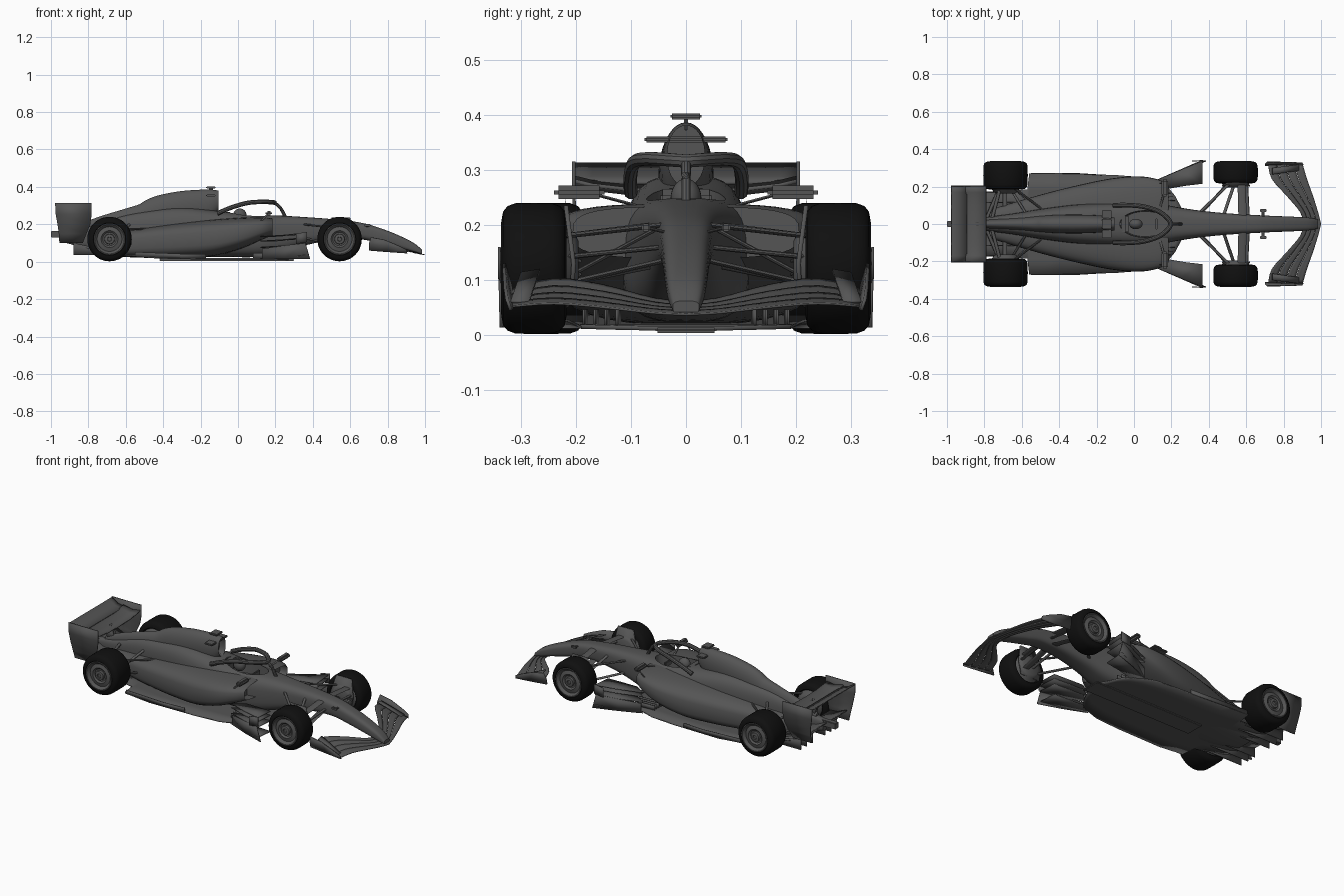
import bpy, bmesh, math
from mathutils import Vector

if "Cube" in bpy.data.objects:
    bpy.data.objects.remove(bpy.data.objects["Cube"])


def material(name, v):
    m = bpy.data.materials.new(name)
    m.diffuse_color = (v, v, v, 1)
    m.use_nodes = True
    m.node_tree.nodes["Principled BSDF"].inputs["Base Color"].default_value = m.diffuse_color
    return m


GREY = material("body_grey", 0.09)
BLACK = material("tyre_black", 0.005)


def finish(name, bm, mat, mirror=False, thick=0):
    bmesh.ops.recalc_face_normals(bm, faces=bm.faces[:])
    me = bpy.data.meshes.new(name)
    bm.to_mesh(me)
    bm.free()
    me.materials.append(mat)
    ob = bpy.data.objects.new(name, me)
    bpy.context.collection.objects.link(ob)
    if mirror:
        mod = ob.modifiers.new("mirror", 'MIRROR')
        mod.use_axis = (False, True, False)
    if thick:
        mod = ob.modifiers.new("thickness", 'SOLIDIFY')
        mod.thickness, mod.offset = thick, 0
    return ob


def smooth_rows(rows, n=4):
    """Catmull-Rom interpolation through rows of numbers."""
    out = []
    for i in range(len(rows) - 1):
        a, b, c, d = (rows[max(i - 1, 0)], rows[i], rows[i + 1], rows[min(i + 2, len(rows) - 1)])
        for k in range(n):
            t = k / n
            out.append([0.5 * (2 * q + (r - p) * t + (2 * p - 5 * q + 4 * r - s) * t * t
                               + (3 * q - p - 3 * r + s) * t ** 3) for p, q, r, s in zip(a, b, c, d)])
    return out + [list(rows[-1])]


def skin(name, rings, mat=GREY, mirror=False, inlet=0):
    """Closed rings joined into a capped solid, with an optional hollow front."""
    bm = bmesh.new()
    vs = [[bm.verts.new(p) for p in r] for r in rings]
    n = len(vs[0])
    for a, b in zip(vs, vs[1:]):
        for i in range(n):
            bm.faces.new((a[i], a[(i + 1) % n], b[(i + 1) % n], b[i]))
    front = bm.faces.new(vs[0])
    bm.faces.new(vs[-1][::-1])
    if inlet:
        bmesh.ops.inset_region(bm, faces=[front], thickness=0.006)
        for v in front.verts:
            v.co.x -= inlet
    return finish(name, bm, mat, mirror)


def loft(name, stations, e=2.6, n=36, inlet=0):
    """Body along x from stations (x, half width, bottom, top)."""
    rings = []
    for x, w, zb, zt in smooth_rows(stations):
        ring = []
        for i in range(n):
            a = 2 * math.pi * i / n
            c, s = math.cos(a), math.sin(a)
            ring.append((x, w * math.copysign(abs(c) ** (2 / e), c),
                         (zb + zt) / 2 + (zt - zb) / 2 * math.copysign(abs(s) ** (2 / e), s)))
        rings.append(ring)
    return skin(name, rings, inlet=inlet)


def grid(name, rows, thick=0.005, mirror=True):
    """Thin sheet through rows of points."""
    bm = bmesh.new()
    vs = [[bm.verts.new(p) for p in r] for r in rows]
    for a, b in zip(vs, vs[1:]):
        for i in range(len(a) - 1):
            bm.faces.new((a[i], a[i + 1], b[i + 1], b[i]))
    return finish(name, bm, GREY, mirror, thick)


def rod(name, p, q, rx=0.009, rz=0.004):
    ring = lambda c: [(c[0] + rx * math.cos(k * math.pi / 5), c[1],
                       c[2] + rz * math.sin(k * math.pi / 5)) for k in range(10)]
    return skin(name, [ring(p), ring(q)], mirror=True)


def box(name, centre, size, mirror=False, bevel=0.003):
    bm = bmesh.new()
    bmesh.ops.create_cube(bm, size=1)
    for v in bm.verts:
        v.co = Vector(c + s * k for c, s, k in zip(centre, size, v.co))
    bmesh.ops.bevel(bm, geom=bm.edges[:], offset=bevel, segments=2, affect='EDGES')
    return finish(name, bm, GREY, mirror)


def lathe(name, x, y, z, profile, mat, n=48):
    rings = [[(x + r * math.cos(2 * math.pi * k / n), y + d, z + r * math.sin(2 * math.pi * k / n))
              for k in range(n)] for r, d in profile]
    return skin(name, rings, mat, mirror=True)


# main body and nose
tub = loft("tub_and_nose", [
    (.985, .024, .038, .062), (.94, .033, .05, .1), (.85, .039, .075, .145), (.75, .043, .1, .183),
    (.65, .048, .12, .21), (.5, .057, .115, .228), (.35, .072, .085, .239), (.22, .092, .045, .247),
    (.1, .114, .025, .252), (-.08, .115, .025, .268), (-.3, .105, .025, .29), (-.5, .08, .025, .27),
    (-.65, .055, .04, .238), (-.8, .036, .07, .19), (-.92, .02, .1, .165)], e=3.2)
# sidepods taper into the rear bodywork
pods = loft("sidepods", [
    (.185, .205, .14, .232), (.13, .238, .118, .238), (.02, .255, .07, .236), (-.13, .242, .03, .226),
    (-.3, .207, .02, .208), (-.45, .17, .02, .188), (-.6, .128, .025, .166), (-.76, .08, .04, .15)],
    e=3.4, inlet=.05)
# engine cover with air intake
loft("engine_cover", [
    (-.105, .034, .27, .38), (-.16, .044, .22, .386), (-.3, .05, .2, .378), (-.42, .048, .18, .356),
    (-.49, .044, .16, .33), (-.53, .042, .16, .306), (-.6, .036, .14, .284), (-.75, .026, .12, .238),
    (-.87, .016, .12, .19)], e=2.1, inlet=.04)

# cockpit opening
bm = bmesh.new()
bmesh.ops.create_cone(bm, cap_ends=True, segments=40, radius1=.9, radius2=1, depth=1)
for v in bm.verts:
    v.co = (.06 + .14 * v.co.x, .075 * v.co.y, .24 + .13 * v.co.z)
cutter = finish("cockpit_cutter", bm, GREY)
for ob in (tub, pods):
    mod = ob.modifiers.new("cockpit", 'BOOLEAN')
    mod.operation, mod.object, mod.solver = 'DIFFERENCE', cutter, 'EXACT'
    bpy.context.view_layer.objects.active = ob
    bpy.ops.object.modifier_apply(modifier=mod.name)
bpy.data.objects.remove(cutter)

# helmet and headrest
bm = bmesh.new()
bmesh.ops.create_uvsphere(bm, u_segments=24, v_segments=14, radius=1)
for v in bm.verts:
    v.co = (.01 + .036 * v.co.x, .028 * v.co.y, .248 + .036 * v.co.z)
finish("helmet", bm, GREY)
box("headrest", (-.055, 0, .235), (.05, .11, .06), bevel=.012)
box("steering_wheel", (.12, 0, .222), (.012, .06, .03))


# halo hoop and its centre pillar
def tube(name, pts, r):
    rings = []
    pts = [Vector(p) for p in smooth_rows(pts, 5)]
    for i, p in enumerate(pts):
        t = (pts[min(i + 1, len(pts) - 1)] - pts[max(i - 1, 0)]).normalized()
        u = t.cross(Vector((0, 0, 1)) if abs(t.z) < .8 else Vector((0, 1, 0))).normalized()
        w = u.cross(t)
        rings.append([p + r * (u * math.cos(k * math.pi / 5) + w * math.sin(k * math.pi / 5)) for k in range(10)])
    return skin(name, rings)


side = [(-.11, .1, .258), (-.04, .101, .288), (.05, .093, .314), (.13, .068, .32), (.18, .03, .318)]
tube("halo_hoop", side + [(.195, 0, .316)] + [(x, -y, z) for x, y, z in side[::-1]], .0125)
tube("halo_pillar", [(.192, 0, .316), (.225, 0, .29), (.255, 0, .235)], .009)

# roof camera, antenna arms and mirrors
box("roof_camera", (-.145, 0, .397), (.05, .056, .011))
box("camera_stalk", (-.145, 0, .385), (.02, .008, .03))
box("roll_hoop_arms", (-.145, 0, .355), (.05, .15, .011))
box("mirror", (.165, .194, .259), (.035, .092, .025), True, .009)
rod("mirror_stay_inner", (.14, .09, .235), (.16, .165, .255), .006, .003)
rod("mirror_stay_outer", (.12, .215, .215), (.16, .22, .255), .006, .003)
box("nose_camera", (.69, .073, .195), (.035, .016, .014), True)
rod("nose_camera_stay", (.69, .03, .185), (.69, .073, .195), .007, .003)

# floor, plank, diffuser
floor = [(.27, .055, .012), (.22, .15, .014), (.17, .21, .016), (.05, .25, .016), (-.1, .262, .016),
         (-.4, .27, .018), (-.56, .27, .032), (-.57, .185, .032), (-.74, .175, .055), (-.885, .17, .1)]
grid("floor", [[(x, w * k / 3, z) for k in range(4)] for x, w, z in floor], .008)
box("plank", (-.06, 0, .009), (.72, .11, .01))
grid("floor_edge_wing", [[(-.17, .262, z), (-.3, .27, z), (-.55, .272, z + .01)] for z in (.018, .042)], .004)
for i, y in enumerate((.06, .115, .17)):
    grid(f"diffuser_strake_{i}", [[(-.62, y, .035), (-.88, y, .036)],
                                  [(-.62, y, .045), (-.88, y, .1)]], .005)
for i in range(4):
    y = .12 + .02 * i
    grid(f"floor_strake_{i}", [[(.22 - .012 * i, y + .006, z), (.08, y, z)] for z in (.018, .046)], .004)

# deflectors ahead of the sidepods
grid("deflector_fence", [[(.13, .238, .012), (.25, .29, .014), (.385, .336, .014)],
                         [(.13, .238, .07), (.25, .29, .085), (.36, .338, .1)]], .005)
for i, z in enumerate((.022, .085, .118, .142)):
    grid(f"deflector_vane_{i}", [[(.12, .235, z - .008), (.25, .29, z), (.365, .337, z + .012)],
                                 [(.19, .19, z - .008), (.28, .205, z), (.366, .215, z + .004)]], .005)
grid("deflector_tip", [[(.31, .337, z), (.37, .339, z + .01)] for z in (.095, .15)], .005)

# front wing elements: span rows (y, lead x, lead z, trail x, trail z)
span = smooth_rows([(0, 1.0, .037, .9, .058), (.06, .985, .04, .89, .064), (.15, .957, .05, .815, .088),
                    (.24, .925, .057, .735, .1), (.315, .903, .052, .715, .08)], 3)
for e in range(4):
    f0, f1 = e / 4, e / 4 + .235
    rows = []
    for y, xl, zl, xt, zt in span:
        row = []
        for k in range(4):
            f = f0 + (f1 - f0) * k / 3
            row.append((xl + (xt - xl) * f, y, zl + (zt - zl) * f ** 1.3 + .003 * (k / 3) ** 2))
        rows.append(row)
    grid(f"front_wing_element_{e}", rows, .004)
grid("front_wing_endplate", [[(.7, .312, .06), (.8, .315, .052), (.905, .318, .045)],
                             [(.7, .32, .095), (.8, .323, .085), (.9, .325, .065)],
                             [(.71, .33, .13), (.78, .33, .118), (.86, .328, .085)]], .006)
grid("front_wing_dive_plane", [[(.88, .318, .06), (.74, .3, .112)], [(.88, .285, .06), (.74, .265, .118)]])

# rear wing
grid("rear_wing_endplate", [[(a, y, z), (b, y, z)] for a, b, y, z in (
    (-.978, -.782, .204, .315), (-.975, -.782, .204, .255), (-.965, -.79, .2, .2),
    (-.958, -.81, .19, .15), (-.955, -.83, .175, .1))], .006)
ys = (0, .1, .17, .203)
grid("rear_wing_main", [[(-.79, y, .262 + d), (-.84, y, .255 + d), (-.9, y, .268 + d)]
                        for y, d in zip(ys, (0, .002, .01, .018))], .007)
grid("rear_wing_flap", [[(-.893, y, .276), (-.935, y, .285), (-.976, y, .311)] for y in ys], .006)
grid("beam_wing", [[(-.83, y, .125), (-.88, y, .13), (-.94, y, .155)] for y in (0, .1, .178)], .007)
grid("rear_wing_pylon", [[(-.8, .008, .15), (-.85, .008, .15)], [(-.83, .008, .26), (-.88, .008, .26)]], .006)
box("tail_light", (-.945, 0, .147), (.11, .032, .036))

# wheels with rims and brake drums
for end, x, y, w in (("front", .543, .276, .059), ("rear", -.687, .26, .075)):
    lathe(end + "_tyre", x, y, .121, [(.081, -w + .035), (.081, -w + .006), (.087, -w), (.103, -w + .003),
          (.113, -w + .011), (.1185, -w + .026), (.119, 0), (.1185, w - .026), (.113, w - .011),
          (.103, w - .003), (.087, w), (.081, w - .006), (.081, w - .035)], BLACK)
    lathe(end + "_rim", x, y, .121, [(.082, w - .03), (.084, w + .001), (.079, w + .001), (.074, w - .004),
          (.066, w - .014), (.045, w - .008), (.036, w - .016), (.028, w - .016), (.026, w - .004),
          (.012, w - .002), (.01, w - .008)], GREY)
    lathe(end + "_brake_drum", x, y, .121, [(.05, -w - .022), (.062, -w - .015), (.074, -w + .002),
          (.081, -w + .006), (.082, -w + .03)], GREY)

# front suspension
grid("front_brake_duct", [[(.48, .208, .06), (.6, .208, .06)], [(.47, .204, .13), (.62, .204, .13)],
                          [(.5, .218, .235), (.6, .218, .235)]], .008)
for i, (p, q, r) in enumerate((
        ((.58, .04, .2), (.575, .235, .178), .022), ((.35, .06, .2), (.53, .235, .178), .011),
        ((.58, .04, .135), (.575, .235, .09), .02), ((.36, .06, .125), (.52, .235, .09), .011),
        ((.48, .05, .195), (.54, .225, .1), .009), ((.61, .04, .16), (.6, .235, .14), .009))):
    rod(f"front_suspension_arm_{i}", p, q, r, .005)

# rear suspension
for i, (p, q, r) in enumerate((
        ((-.48, .07, .175), (-.67, .215, .172), .01), ((-.76, .025, .18), (-.71, .215, .172), .01),
        ((-.5, .07, .1), (-.67, .215, .09), .01), ((-.79, .025, .1), (-.71, .215, .09), .01),
        ((-.69, .03, .125), (-.69, .215, .122), .012), ((-.58, .06, .2), (-.67, .205, .1), .008))):
    rod(f"rear_suspension_arm_{i}", p, q, r, .006)

# smooth shading with crisp edges
for ob in bpy.data.objects:
    ob.select_set(ob.type == 'MESH')
bpy.context.view_layer.objects.active = tub
bpy.ops.object.shade_smooth_by_angle(angle=math.radians(35))
